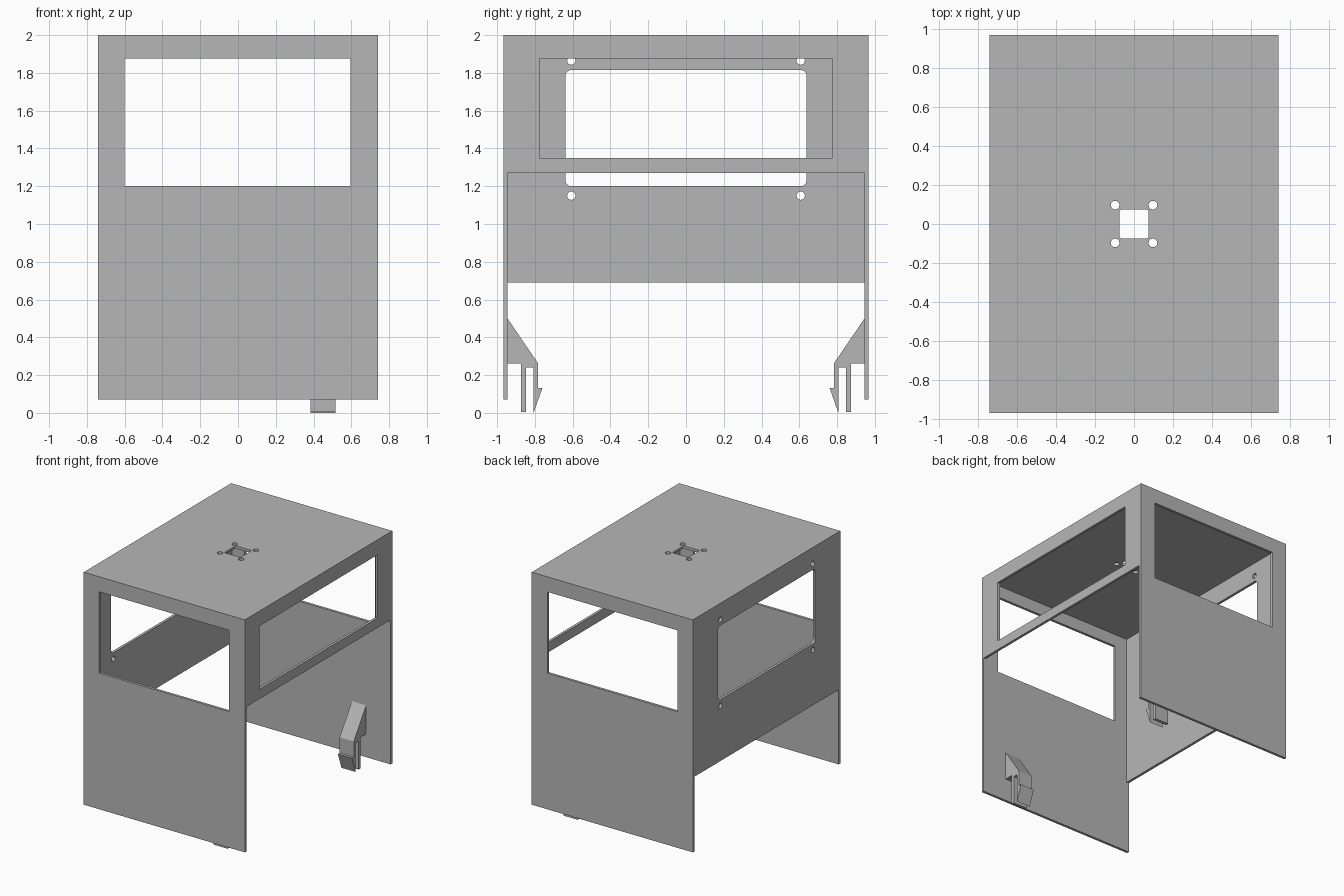
import bpy, bmesh
from math import cos, sin, pi

cube = bpy.data.objects.get("Cube")
if cube:
    bpy.data.objects.remove(cube, do_unlink=True)

WX, WY, WALL = 0.74, 0.967, 0.022      # half width, half depth, sheet thickness
BOTTOM, TOP = 0.07, 2.0
IX, IY = WX - WALL, WY - WALL

grey = bpy.data.materials.new("plain grey")
grey.use_nodes = True
grey.diffuse_color = (0.47, 0.47, 0.47, 1)
grey.node_tree.nodes["Principled BSDF"].inputs["Base Color"].default_value = grey.diffuse_color


def rect(u0, u1, v0, v1, r=0.0, steps=5):
    """Rectangle outline, with rounded corners when r is given."""
    if not r:
        return [(u0, v0), (u1, v0), (u1, v1), (u0, v1)]
    corners = [(u1 - r, v1 - r), (u0 + r, v1 - r), (u0 + r, v0 + r), (u1 - r, v0 + r)]
    return [(cu + r * cos(a), cv + r * sin(a))
            for q, (cu, cv) in enumerate(corners)
            for a in [(q + k / steps) * pi / 2 for k in range(steps + 1)]]


def circle(u, v, r=0.022, n=24):
    return [(u + r * cos(2 * pi * k / n), v + r * sin(2 * pi * k / n)) for k in range(n)]


def prism(name, axis, outline, lo, hi):
    """Extrude an outline along axis; it lies in the other two axes, in order."""
    place = {"x": lambda u, v, w: (w, u, v),
             "y": lambda u, v, w: (u, w, v),
             "z": lambda u, v, w: (u, v, w)}[axis]
    bm = bmesh.new()
    rings = [[bm.verts.new(place(u, v, w)) for u, v in outline] for w in (lo, hi)]
    for ring in rings:
        bm.faces.new(ring)
    n = len(outline)
    for i in range(n):
        j = (i + 1) % n
        bm.faces.new((rings[0][i], rings[0][j], rings[1][j], rings[1][i]))
    bmesh.ops.recalc_face_normals(bm, faces=bm.faces)
    mesh = bpy.data.meshes.new(name)
    bm.to_mesh(mesh)
    bm.free()
    mesh.materials.append(grey)
    obj = bpy.data.objects.new(name, mesh)
    bpy.context.collection.objects.link(obj)
    return obj


def cut(target, axis, outline, lo, hi):
    cutter = prism("cutter", axis, outline, lo, hi)
    cutter.hide_render = True
    mod = target.modifiers.new("cut", "BOOLEAN")
    mod.operation, mod.solver, mod.object = "DIFFERENCE", "EXACT", cutter
    bpy.context.view_layer.objects.active = target
    bpy.ops.object.modifier_apply(modifier=mod.name)
    bpy.data.objects.remove(cutter, do_unlink=True)


# Sheet cabin: a box hollowed out from below
cabin = prism("cabin_shell", "z", rect(-WX, WX, -WY, WY), BOTTOM, TOP)
cut(cabin, "z", rect(-IX, IX, -IY, IY), -1, TOP - WALL)

# Front and back windows
cut(cabin, "y", rect(-0.6, 0.595, 1.2, 1.875), -2, 2)

# Left wall: open below a narrow rail, with a wide window
cut(cabin, "x", rect(-IY, IY, -1, 1.27), 0.6, 1)
cut(cabin, "x", rect(-0.775, 0.775, 1.35, 1.875), 0.6, 1)

# Right wall: open at the bottom, rounded window and four screw holes
cut(cabin, "x", rect(-IY, IY, -1, 0.69), -1, -0.6)
cut(cabin, "x", rect(-0.638, 0.638, 1.2, 1.815, 0.03), -1, -0.6)
for y in (-0.607, 0.607):
    for z in (1.15, 1.865):
        cut(cabin, "x", circle(y, z), -1, -0.6)

# Roof opening with four screw holes
cut(cabin, "z", rect(-0.075, 0.075, -0.075, 0.075, 0.015), 1.9, 2.1)
for x in (-0.097, 0.097):
    for y in (-0.097, 0.097):
        cut(cabin, "z", circle(x, y), 1.9, 2.1)

# Snap clips inside the front and back panels
clip = [(-IY - 0.005, 0.5), (-IY, 0.5), (-0.783, 0.262), (-0.783, 0.132), (-0.76, 0.132),
        (-0.807, 0), (-0.807, 0.24), (-0.847, 0.24), (-0.847, 0.004),
        (-0.873, 0.004), (-0.873, 0.262), (-IY - 0.005, 0.262)]
for name, side in (("front_clip", 1), ("back_clip", -1)):
    prism(name, "x", [(side * y, z) for y, z in clip], 0.385, 0.515)
